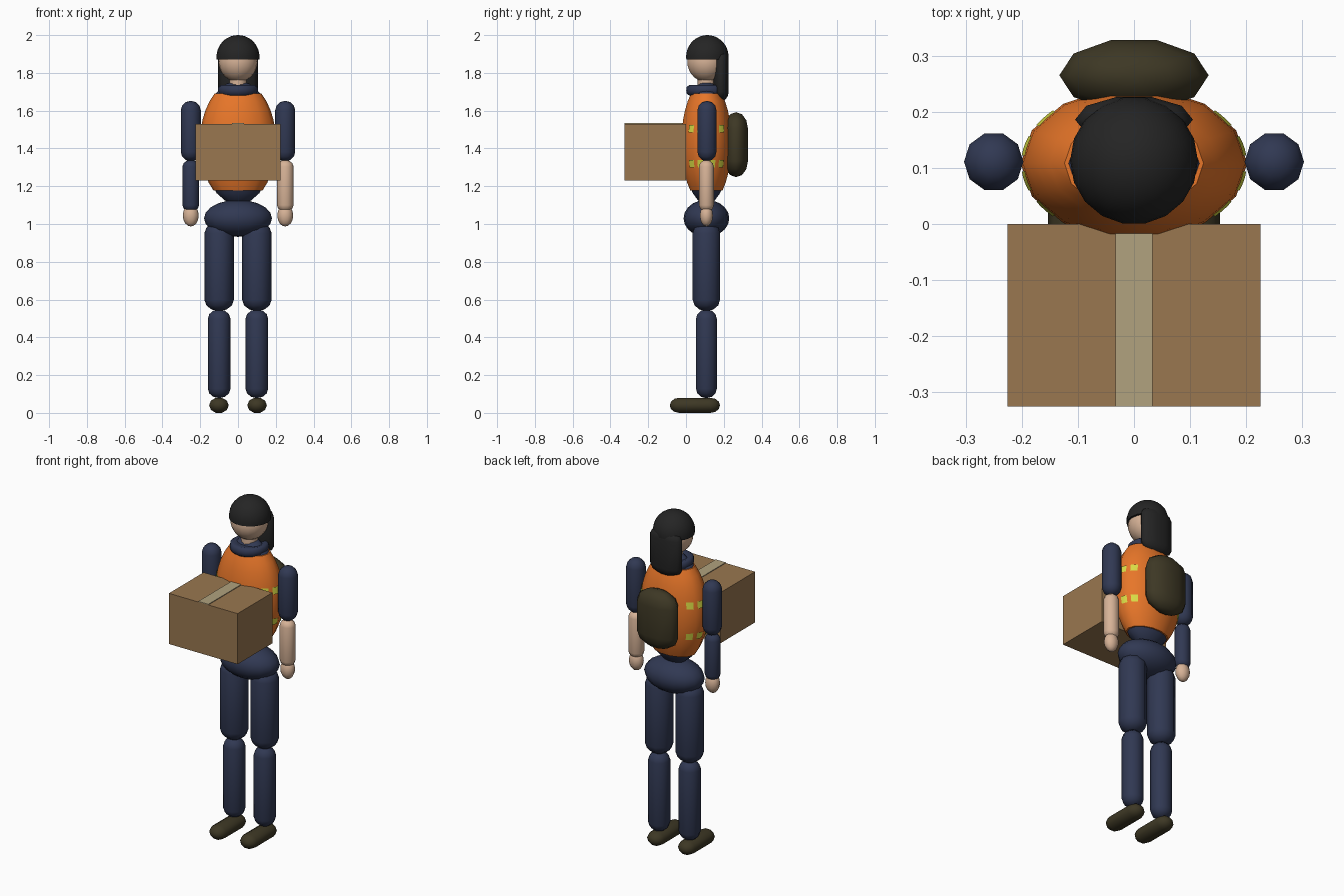
import bpy, math

if "Cube" in bpy.data.objects:
    bpy.data.objects.remove(bpy.data.objects["Cube"])

CY = 0.108  # body centre line in y


def mat(name, r, g, b):
    m = bpy.data.materials.new(name)
    m.diffuse_color = (r, g, b, 1)
    m.use_nodes = True
    m.node_tree.nodes["Principled BSDF"].inputs["Base Color"].default_value = m.diffuse_color
    return m


navy = mat("navy cloth", 0.030, 0.040, 0.086)
orange = mat("safety orange", 0.80, 0.18, 0.022)
skin = mat("skin", 0.68, 0.45, 0.31)
black = mat("black hair", 0.018, 0.018, 0.018)
olive = mat("dark olive", 0.047, 0.039, 0.018)
card = mat("cardboard", 0.32, 0.185, 0.08)
tape_mat = mat("packing tape", 0.44, 0.36, 0.21)
yellow = mat("reflective yellow", 0.70, 0.72, 0.06)


def make(name, verts, faces, material, smooth=True):
    me = bpy.data.meshes.new(name)
    me.from_pydata(verts, [], faces)
    me.materials.append(material)
    for p in me.polygons:
        p.use_smooth = smooth and len(p.vertices) < 5
    ob = bpy.data.objects.new(name, me)
    bpy.context.collection.objects.link(ob)
    return ob


def lathe(name, profile, loc, rx, ry, material, segs=10, along_y=False):
    """Spin (radius, height) points, bottom to top; zero radius makes a pole."""
    verts, rings = [], []
    for r, h in profile:
        n = segs if r > 1e-6 else 1
        rings.append(range(len(verts), len(verts) + n))
        for i in range(n):
            a = 2 * math.pi * i / segs
            p = (rx * r * math.cos(a), ry * r * math.sin(a), h)
            if along_y:
                p = (p[0], -p[2], p[1])
            verts.append(tuple(c + o for c, o in zip(p, loc)))
    faces = []
    for lo, hi in zip(rings, rings[1:]):
        for i in range(segs):
            j = (i + 1) % segs
            if len(lo) == 1:
                faces.append((lo[0], hi[j], hi[i]))
            elif len(hi) == 1:
                faces.append((lo[i], lo[j], hi[0]))
            else:
                faces.append((lo[i], lo[j], hi[j], hi[i]))
    if len(rings[0]) > 1:
        faces.append(tuple(reversed(rings[0])))
    if len(rings[-1]) > 1:
        faces.append(tuple(rings[-1]))
    return make(name, verts, faces, material)


def capsule(name, loc, rx, ry, half, cap, material, segs=10, along_y=False):
    prof = []
    for s, order in ((-1, (90, 60, 30, 0)), (1, (0, 30, 60, 90))):
        for d in order:
            a = math.radians(d)
            prof.append((0 if d == 90 else math.cos(a),
                         s * (half - cap + cap * math.sin(a))))
    return lathe(name, prof, loc, rx, ry, material, segs, along_y)


def ellipsoid(name, loc, rx, ry, rz, material, segs=14, z0=-1, z1=1, rings=10):
    """Ellipsoid, optionally cut flat at fractions z0 and z1 of its height."""
    a0, a1 = math.asin(z0), math.asin(z1)
    prof = []
    for k in range(rings + 1):
        a = a0 + (a1 - a0) * k / rings
        prof.append((max(0, math.cos(a)), rz * math.sin(a)))
    return lathe(name, prof, loc, rx, ry, material, segs)


def block(name, x0, x1, y0, y1, z0, z1, material):
    v = [(x, y, z) for x in (x0, x1) for y in (y0, y1) for z in (z0, z1)]
    f = [(0, 1, 3, 2), (4, 6, 7, 5), (0, 4, 5, 1), (2, 3, 7, 6), (0, 2, 6, 4), (1, 5, 7, 3)]
    return make(name, v, f, material, False)


# Torso, vest and hips
TZ = 1.43
ellipsoid("torso", (0, CY, TZ), 0.192, 0.126, 0.33, navy)
ellipsoid("vest", (0, CY, TZ), 0.202, 0.136, 0.33, orange, z0=-0.765, z1=0.79)
ellipsoid("hips", (0, CY, 1.03), 0.18, 0.121, 0.098, navy, segs=16)

# Reflective dashes wrapped round the vest sides
for z in (1.505, 1.32):
    for side in (-1, 1):
        for fb in (-1, 1):
            for a0, a1 in ((6, 21), (30, 44)):
                v = []
                for zz in (z - 0.02, z + 0.02):
                    s = math.sqrt(1 - ((zz - TZ) / 0.33) ** 2)
                    for k in range(4):
                        a = math.radians(a0 + (a1 - a0) * k / 3)
                        v.append((side * (0.204 * s * math.cos(a)),
                                  CY + fb * 0.138 * s * math.sin(a), zz))
                f = [(k, k + 1, k + 5, k + 4) for k in range(3)]
                if side * fb < 0:
                    f = [q[::-1] for q in f]
                make("reflective_dash", v, f, yellow)

# Collar ring, neck and head
lathe("collar", [(0.85, -0.028), (0.97, -0.018), (1, 0), (0.97, 0.018), (0.85, 0.027), (0.6, 0.02)],
      (0, CY, 1.708), 0.107, 0.107, navy, segs=16)
lathe("neck", [(1, -0.05), (1, 0.05)], (0, CY, 1.745), 0.046, 0.046, skin, segs=12)
ellipsoid("head", (0, CY, 1.86), 0.103, 0.103, 0.108, skin, segs=18, rings=14)

# Hair cap and long hair at the back
ellipsoid("hair_cap", (0, 0.113, 1.885), 0.114, 0.114, 0.115, black, segs=18, z0=-0.12)
capsule("long_hair", (0, 0.186, 1.785), 0.105, 0.042, 0.135, 0.05, black)

# Backpack
capsule("backpack", (0, 0.265, 1.42), 0.133, 0.066, 0.172, 0.085, olive)

# Limbs, mirrored left and right; one sleeve is short
for s, side in ((-1, "right"), (1, "left")):
    capsule(side + "_upper_arm", (s * 0.25, CY + 0.003, 1.492), 0.053, 0.053, 0.16, 0.05, navy)
    capsule(side + "_forearm", (s * 0.25, CY, 1.202), 0.044, 0.041, 0.137, 0.035,
            skin if s > 0 else navy)
    ellipsoid(side + "_hand", (s * 0.25, CY, 1.045), 0.042, 0.036, 0.058, skin, segs=10, rings=8)
    capsule(side + "_thigh", (s * 0.1, CY, 0.775), 0.078, 0.076, 0.236, 0.06, navy)
    capsule(side + "_shin", (s * 0.1, CY, 0.313), 0.06, 0.058, 0.235, 0.05, navy)
    capsule(side + "_shoe", (s * 0.101, 0.047, 0.04), 0.052, 0.042, 0.133, 0.05, olive, along_y=True)

# Parcel with tape along the top
block("parcel", -0.225, 0.225, -0.325, 0, 1.23, 1.53, card)
block("parcel_tape", -0.033, 0.033, -0.325, 0, 1.53, 1.534, tape_mat)
